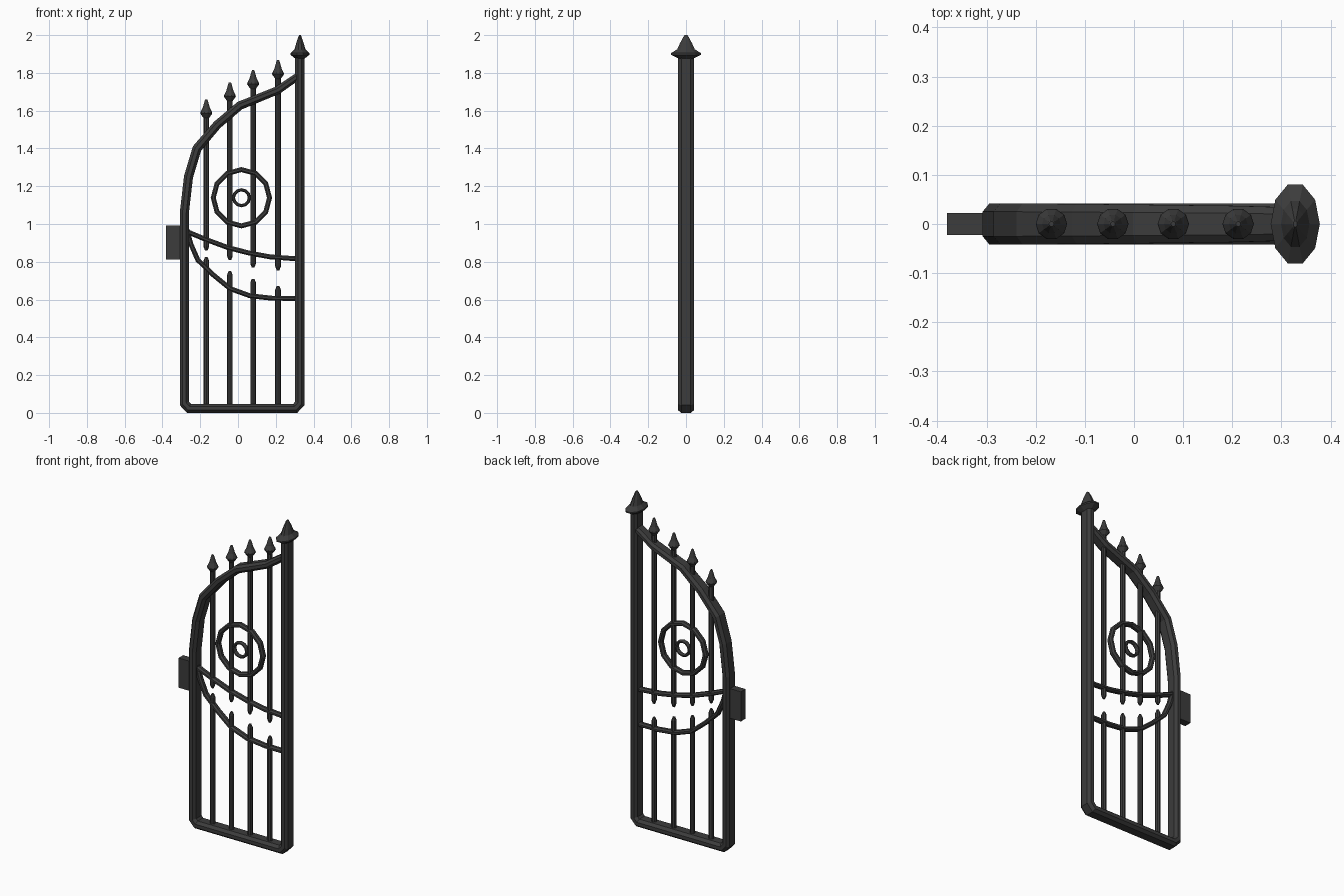
import bpy, bmesh, math
from mathutils import Vector

if "Cube" in bpy.data.objects:
    bpy.data.objects.remove(bpy.data.objects["Cube"])

iron = bpy.data.materials.new("dark_iron")
iron.diffuse_color = (0.045, 0.045, 0.045, 1)
iron.use_nodes = True
iron.node_tree.nodes["Principled BSDF"].inputs["Base Color"].default_value = iron.diffuse_color


def finish(name, bm):
    bmesh.ops.recalc_face_normals(bm, faces=bm.faces[:])
    me = bpy.data.meshes.new(name)
    bm.to_mesh(me)
    bm.free()
    me.materials.append(iron)
    ob = bpy.data.objects.new(name, me)
    bpy.context.collection.objects.link(ob)
    return ob


def ngon(n, a, b):
    return [(a * math.cos((i + .5) * math.tau / n), b * math.sin((i + .5) * math.tau / n))
            for i in range(n)]


def sweep(name, path, section, closed=False, scales=None):
    """Sweep a section (in-plane, y) along an (x, z) path with mitred corners."""
    bm = bmesh.new()
    P = [Vector(p) for p in path]
    n = len(P)
    rings = []
    for i, p in enumerate(P):
        d0 = (p - P[i - 1]).normalized() if i or closed else None
        d1 = (P[(i + 1) % n] - p).normalized() if i < n - 1 or closed else None
        d0, d1 = d0 or d1, d1 or d0
        t = (d0 + d1).normalized()
        mitre = 1 / max(t.dot(d0), 0.5)
        s = scales[i] if scales else 1
        rings.append([bm.verts.new((p.x - t.y * u * mitre * s, v * s, p.y + t.x * u * mitre * s))
                      for u, v in section])
    m = len(section)
    for i in range(n if closed else n - 1):
        a, b = rings[i], rings[(i + 1) % n]
        for j in range(m):
            k = (j + 1) % m
            bm.faces.new((a[j], a[k], b[k], b[j]))
    if not closed:
        bm.faces.new(rings[0])
        bm.faces.new(rings[-1])
    return finish(name, bm)


def lathe(name, x, profile, n, ysc=1.0):
    """Stack of n-sided rings (radius, z) around a vertical axis."""
    bm = bmesh.new()
    rings = [[bm.verts.new((x + r * math.cos(i * math.tau / n),
                            r * ysc * math.sin(i * math.tau / n), z)) for i in range(n)]
             for r, z in profile]
    for a, b in zip(rings, rings[1:]):
        for j in range(n):
            k = (j + 1) % n
            bm.faces.new((a[j], a[k], b[k], b[j]))
    bm.faces.new(rings[0])
    bm.faces.new(rings[-1])
    return finish(name, bm)


# Outer frame: hinge post, bottom rail, latch side and arched top in one bar
frame_section = [(.024, -.025), (.024, .025), (.01, .042), (-.01, .042),
                 (-.024, .025), (-.024, -.025), (-.01, -.042), (.01, -.042)]
frame = [(.327, 1.89), (.327, .05), (.303, .024), (-.26, .024), (-.284, .05),
         (-.284, 1.06), (-.262, 1.25), (-.217, 1.4), (-.11, 1.525),
         (.01, 1.627), (.21, 1.708), (.322, 1.785)]
sweep("outer_frame", frame, frame_section, scales=[1] * 8 + [.97, .94, .88, .8])

# Large finial on the post
lathe("post_finial", .328, [(.024, 1.875), (.05, 1.896), (.05, 1.904), (.029, 1.925),
                            (.02, 1.957), (.007, 1.995), (.004, 2.0)], 10, 1.68)

# Vertical bars: x, spear tip, upper bar bottom, lower bar top
for i, (x, tip, low, top) in enumerate([(-.168, 1.66, .86, .825), (-.043, 1.75, .81, .75),
                                        (.08, 1.815, .77, .71), (.212, 1.868, .755, .672)], 1):
    lathe(f"upper_bar_{i}", x, [(.007, low), (.015, low + .02), (.015, tip - .085)], 8)
    lathe(f"spear_tip_{i}", x, [(.014, tip - .1), (.032, tip - .075), (.03, tip - .067),
                                (.019, tip - .045), (.008, tip - .006), (.005, tip)], 10)
    lathe(f"lower_bar_{i}", x, [(.015, .03), (.015, top - .02), (.007, top)], 8)

# Two sagging cross rails
thin = ngon(8, .014, .02)
sweep("upper_rail", [(-.275, .962), (-.17, .918), (-.053, .875), (.06, .846),
                     (.17, .826), (.32, .815)], thin)
sweep("lower_rail", [(-.27, .97), (-.25, .895), (-.213, .81), (-.13, .73), (-.042, .658),
                     (.063, .62), (.18, .607), (.32, .606)], thin)

# Concentric rings
for name, r, t, ty in [("large_ring", .149, .014, .02), ("small_ring", .042, .009, .014)]:
    pts = [(.018 + r * math.cos(i * math.tau / 12), 1.139 + r * math.sin(i * math.tau / 12))
           for i in range(12)]
    sweep(name, pts, ngon(8, t, ty), closed=True)

# Latch plate
bm = bmesh.new()
bmesh.ops.create_cube(bm, size=1)
for v in bm.verts:
    v.co = (-.335 + v.co.x * .09, v.co.y * .044, .902 + v.co.z * .178)
finish("latch_plate", bm)
